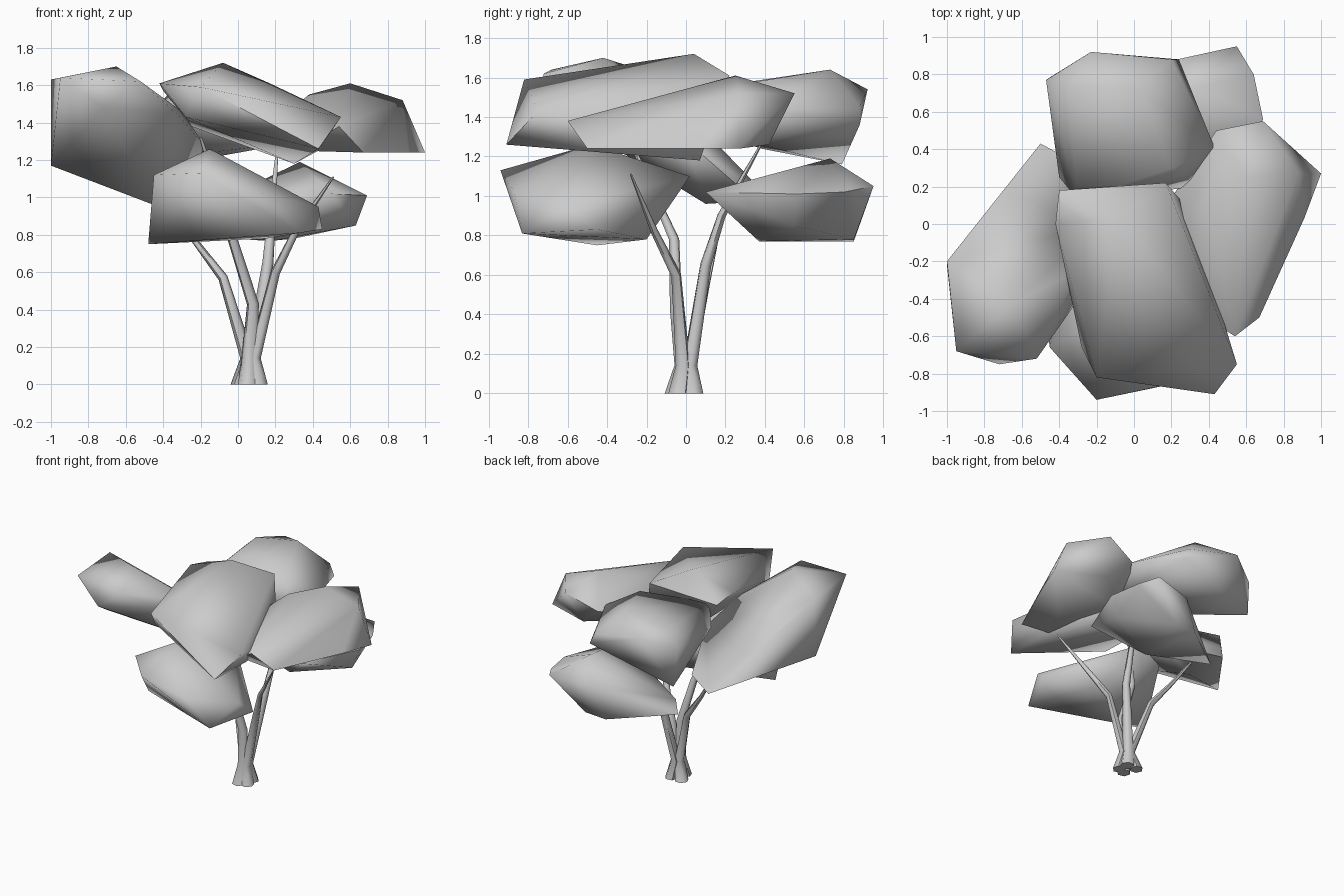
import bpy, bmesh, math


def finish(obj, angle):
    bpy.ops.object.select_all(action='DESELECT')
    obj.select_set(True)
    bpy.context.view_layer.objects.active = obj
    bpy.ops.object.shade_smooth_by_angle(angle=math.radians(angle))


def clump(name, points):
    """Faceted foliage mass: convex skin around a few extreme points."""
    bm = bmesh.new()
    for p in points:
        bm.verts.new(p)
    res = bmesh.ops.convex_hull(bm, input=bm.verts)
    loose = [g for g in res["geom_interior"] if isinstance(g, bmesh.types.BMVert)]
    bmesh.ops.delete(bm, geom=loose, context='VERTS')
    bmesh.ops.recalc_face_normals(bm, faces=bm.faces)
    me = bpy.data.meshes.new(name)
    bm.to_mesh(me)
    bm.free()
    obj = bpy.data.objects.new(name, me)
    bpy.context.collection.objects.link(obj)
    finish(obj, 70)


def branch(name, points):
    """Six-sided tapering stem; each point is x, y, z, radius."""
    cu = bpy.data.curves.new(name, 'CURVE')
    cu.dimensions = '3D'
    cu.bevel_depth = 1.0
    cu.bevel_resolution = 1
    cu.use_fill_caps = True
    sp = cu.splines.new('POLY')
    sp.points.add(len(points) - 1)
    for p, (x, y, z, r) in zip(sp.points, points):
        p.co = (x, y, z, 1)
        p.radius = r
    obj = bpy.data.objects.new(name, cu)
    bpy.context.collection.objects.link(obj)
    bpy.ops.object.select_all(action='DESELECT')
    obj.select_set(True)
    bpy.context.view_layer.objects.active = obj
    bpy.ops.object.convert(target='MESH')
    obj = bpy.context.object
    for v in obj.data.vertices:      # level the foot on the ground
        if v.co.z < .06:
            v.co.z = 0
    finish(obj, 60)


# Upper foliage
clump("left_foliage", [
    (-1, -.2, 1.63), (-1, -.22, 1.17), (-.95, -.68, 1.64), (-.72, -.75, 1.48),
    (-.52, -.72, 1.62), (-.65, -.42, 1.7), (-.33, -.45, 1.45),
    (-.3, -.25, 1.46), (-.18, 0, 1.28), (-.45, .1, .96), (-.5, .43, .98),
    (-.26, .3, 1.02), (-.7, .17, 1.25)])
clump("top_foliage", [
    (-.42, 0, 1.61), (-.4, .18, 1.57), (-.08, .04, 1.72), (.17, .22, 1.61),
    (.55, -.75, 1.43), (.43, -.91, 1.26), (-.2, -.82, 1.59), (-.28, -.66, 1.43),
    (.3, .07, 1.18), (-.25, .1, 1.38), (.43, -.5, 1.25)])
clump("right_foliage", [
    (.6, .25, 1.61), (.69, .55, 1.52), (.88, .27, 1.52), (1, .27, 1.24),
    (.91, .03, 1.24), (.54, -.6, 1.38), (.67, -.5, 1.24), (.33, -.47, 1.25),
    (.44, .5, 1.42), (.62, .42, 1.26), (.16, .08, 1.27), (.22, .0, 1.42),
    (.33, .3, 1.34), (.38, .1, 1.55)])
clump("back_foliage", [
    (-.47, .77, 1.46), (-.4, .25, 1.42), (-.23, .92, 1.54), (.2, .88, 1.45),
    (.43, .41, 1.44), (.34, .2, 1.3), (-.3, .13, 1.55), (-.35, .73, 1.57),
    (.02, .73, 1.64), (-.44, .79, 1.16), (-.15, .38, 1.24), (.24, .88, 1.36),
    (.2, .3, 1.57)])

# Lower foliage
clump("lower_front_foliage", [
    (-.48, -.45, .75), (-.45, -.66, 1.12), (-.2, -.94, 1.13), (.13, -.87, 1.02),
    (-.15, -.48, 1.26), (.43, -.6, .95), (.45, -.45, .83), (.33, -.83, .81),
    (.15, -.2, .78), (-.05, .02, 1.1), (-.33, -.1, 1.08)])
clump("lower_back_foliage", [
    (.33, .73, 1.19), (.69, .56, 1.01), (.63, .55, .85), (.55, .95, 1.05),
    (.23, .88, 1.02), (.64, .8, 1.02), (.3, .85, .78), (.12, .85, .77),
    (.2, .37, .77), (.5, .1, 1.02), (-.3, .53, .8), (-.26, .5, .9)])

# Stems rising from a shared flared base
branch("left_stem", [
    (.01, .04, 0, .052), (.05, .012, .14, .038), (-.08, .1, .57, .026),
    (-.24, .15, .78, .016), (-.42, .22, 1.05, .008)])
branch("front_stem", [
    (.05, -.06, 0, .052), (.06, -.018, .14, .042), (.08, -.05, .43, .033),
    (-.03, -.06, .78, .027), (-.2, -.3, 1.32, .008)])
branch("right_stem", [
    (.11, -.04, 0, .052), (.085, -.015, .14, .038), (.2, -.05, .6, .026),
    (.31, -.16, .82, .019), (.51, -.28, 1.11, .005)])
branch("back_stem", [
    (.1, .04, 0, .052), (.075, .02, .14, .04), (.16, .1, .65, .03),
    (.18, .18, .9, .022), (.21, .38, 1.26, .006)])
